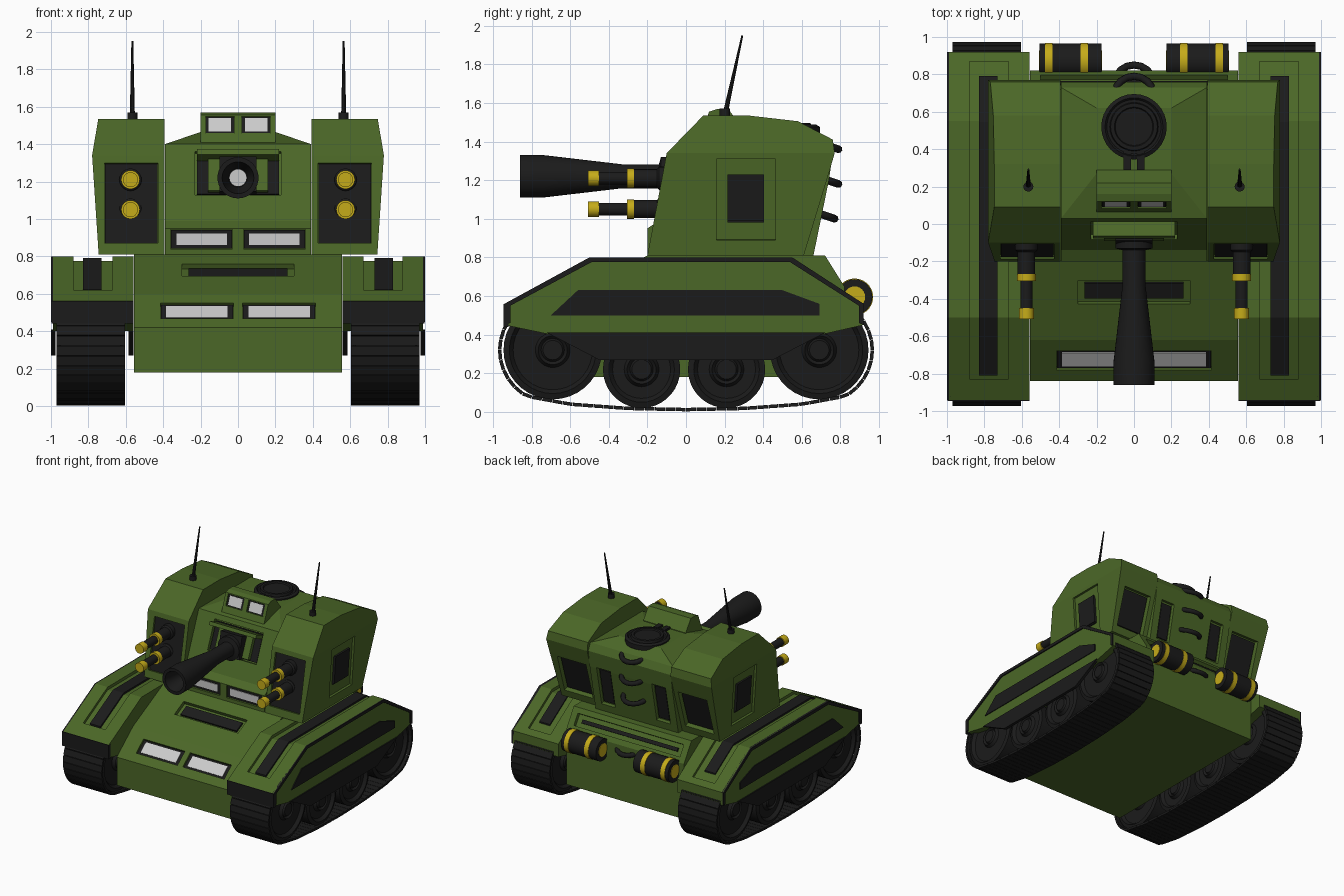
import bpy, bmesh
from math import pi, sin, cos, radians
from mathutils import Matrix, Vector

if "Cube" in bpy.data.objects:
    bpy.data.objects.remove(bpy.data.objects["Cube"])

def material(name, rgb):
    m = bpy.data.materials.new(name)
    m.diffuse_color = (*rgb, 1)
    m.use_nodes = True
    m.node_tree.nodes["Principled BSDF"].inputs["Base Color"].default_value = m.diffuse_color
    return m
GREEN = material("green_paint", (0.07, 0.135, 0.02))
DARK = material("dark_metal", (0.011, 0.011, 0.011))
YELLOW = material("yellow_band", (0.56, 0.41, 0.01))
LIGHT = material("lamp_glass", (0.65, 0.65, 0.65))

def finish(name, bm, mat, mirror=False, smooth=False):
    bmesh.ops.recalc_face_normals(bm, faces=bm.faces)
    me = bpy.data.meshes.new(name)
    bm.to_mesh(me)
    bm.free()
    me.materials.append(mat)
    ob = bpy.data.objects.new(name, me)
    bpy.context.collection.objects.link(ob)
    ob["mirror"] = mirror
    if smooth:
        select(ob)
        bpy.ops.object.shade_smooth_by_angle(angle=radians(35))
    return ob

def select(ob):
    bpy.ops.object.select_all(action='DESELECT')
    bpy.context.view_layer.objects.active = ob
    ob.select_set(True)

def prism(name, pts, x0, x1, mat, mirror=False, split=None):
    """Extrude a (y, z) profile; x0/x1 are numbers or functions of z."""
    bm = bmesh.new()
    f = lambda v, z: v(z) if callable(v) else v
    a = [bm.verts.new((f(x0, z), y, z)) for y, z in pts]
    b = [bm.verts.new((f(x1, z), y, z)) for y, z in pts]
    for i in range(len(pts)):
        j = (i + 1) % len(pts)
        bm.faces.new((a[i], a[j], b[j], b[i]))
    for side in (a, b):
        bm.faces.new(side)
        if split:
            bmesh.ops.connect_verts(bm, verts=[side[k] for k in split])
    return finish(name, bm, mat, mirror)

def box(name, mx, size, mat, mirror=False):
    bm = bmesh.new()
    bmesh.ops.create_cube(bm, size=1, matrix=mx @ Matrix.Diagonal((*size, 1)))
    return finish(name, bm, mat, mirror)

def lathe(name, pts, mx, mat, mirror=False, n=28):
    """Revolve (radius, height) points round local z."""
    bm = bmesh.new()
    rings = [[bm.verts.new(mx @ Vector((r * cos(2 * pi * k / n), r * sin(2 * pi * k / n), h)))
              for k in range(n if r else 1)] for r, h in pts]
    for p, q in zip(rings, rings[1:]):
        for k in range(n):
            quad = [p[k % len(p)], p[(k + 1) % len(p)], q[(k + 1) % len(q)], q[k % len(q)]]
            face = list(dict.fromkeys(quad))
            if len(face) > 2:
                bm.faces.new(face)
    return finish(name, bm, mat, mirror, True)

def cyl(name, r, h0, h1, mx, mat, mirror=False, n=24):
    return lathe(name, [(0, h0), (r, h0), (r, h1), (0, h1)], mx, mat, mirror, n)

def place(loc, tilt=0, yaw=0):
    return Matrix.Translation(loc) @ Matrix.Rotation(radians(yaw), 4, 'Z') @ Matrix.Rotation(tilt, 4, 'X')

def cut(target, cutter):
    mod = target.modifiers.new("cut", 'BOOLEAN')
    mod.operation, mod.solver, mod.object = 'DIFFERENCE', 'EXACT', cutter
    select(target)
    bpy.ops.object.modifier_apply(modifier=mod.name)
    bpy.data.objects.remove(cutter)

def recess(name, target, mx, w, h, fill, depth=0.03, lens=None, mirror=False):
    """Sunken pocket with a dark plate and optionally a lamp glass in it."""
    cut(target, box("cutter", mx, (w, 2 * depth, h), DARK))
    box(name, mx @ Matrix.Translation((0, depth, 0)), (fill[0], depth, fill[1]), DARK, mirror)
    if lens:
        box(name + "_glass", mx @ Matrix.Translation((0, depth * .8, 0)), (lens[0], depth, lens[1]), LIGHT, mirror)

TO_FRONT = Matrix.Rotation(pi / 2, 4, 'X')
TO_SIDE = Matrix.Rotation(pi / 2, 4, 'Y')
T = Matrix.Translation

# Hull with headlights, front slot and rear vent
hull = prism("hull", [(-.84, .18), (-.84, .42), (-.62, .60), (-.2, .81), (.72, .81), (.82, .65), (.82, .18)],
             -.555, .555, GREEN)
for s in (-1, 1):
    recess("headlight", hull, place((s * .22, -.73, .51), -.885), .39, .13, (.385, .125), .025, (.33, .095))
recess("front_slot", hull, place((0, -.365, .7275), -1.107), .6, .14, (.53, .09))
recess("rear_vent", hull, place((0, .77, .73), -.59, 180), 1.0, .1, (.9, .03))

# Fenders with grooved tops, dark edging and skirts
outline = [(-.94, .45), (-.94, .56), (-.5, .8), (.55, .8), (.92, .56), (.92, .45)]
fender = prism("fender", outline + [(.7, .4), (-.7, .4)], .56, .99, GREEN, True)
cut(fender, prism("cutter", [(-.83, .595), (-.5, .775), (.55, .775), (.87, .568), (.87, .7), (.6, .9),
                             (-.5, .9), (-.83, .7)], .67, .88, DARK))
prism("fender_strip", [(-.81, .5), (-.81, .622), (-.5, .79), (.545, .79), (.79, .632), (.79, .5)],
      .73, .83, DARK, True)
inner = [(-.91, .46), (-.91, .55), (-.49, .775), (.54, .775), (.895, .55), (.895, .46)]
prism("fender_edging", outline + inner[::-1], .98, 1.0, DARK, True)
prism("fender_nose", [(-.945, .44), (-.945, .56), (-.92, .56), (-.92, .44)], .558, .997, DARK, True)
prism("fender_side_panel", [(-.7, .5), (-.56, .63), (.5, .63), (.69, .56), (.69, .5)], .97, .997, DARK, True)
for x in (.56, .975):
    prism("skirt", [(-.72, .41), (-.45, .27), (.45, .27), (.72, .41)], x, x + .025, DARK, True)

# Tracks: separate plates along a rounded loop
half = [(-.69 + .275 * cos(radians(a)), .32 + .275 * sin(radians(a))) for a in range(90, 241, 10)]
half = [(0, half[0][1])] + half[1:] + [(-.6, .04), (-.3, .018)]
loop = half + [(0, .012)] + [(-y, z) for y, z in half[:0:-1]]
path = [Vector(p) for p in loop + loop[:1]]
lengths = [(b - a).length for a, b in zip(path, path[1:])]
def along(d):
    for a, b, l in zip(path, path[1:], lengths):
        if d <= l:
            return a.lerp(b, d / l)
        d -= l
    return path[-1]
bm = bmesh.new()
N, total = 84, sum(lengths)
for i in range(N):
    p, q = along(total * i / N), along(total * (i + .95) / N)
    t = (q - p).normalized()
    nrm = Vector((t.y, -t.x)) * .009
    ends = []
    for x in (.605, .97):
        ends.append([bm.verts.new((x, v.x, v.y)) for v in (p + nrm, q + nrm, q - nrm, p - nrm)])
    for k in range(4):
        bm.faces.new((ends[0][k], ends[0][(k + 1) % 4], ends[1][(k + 1) % 4], ends[1][k]))
    for e in ends:
        bm.faces.new(e)
finish("track", bm, DARK, True)

# Road wheels
for y, z, r in ((-.69, .32, .255), (-.23, .22, .2), (.21, .22, .2), (.69, .32, .255)):
    prof = [(0, .17), (.05, .17), (.06, .155), (.075, .17), (.09, .145), (r - .05, .145), (r - .03, .17), (r, .16)]
    lathe("road_wheel", prof + [(a, -h) for a, h in prof[::-1]], T((.788, y, z)) @ TO_SIDE, DARK, True, 36)

# Turret centre
turret = prism("turret_centre", [(-.2, .81), (-.2, .95), (-.14, .99), (.03, 1.40), (.27, 1.465), (.62, 1.465),
                                 (.73, 1.40), (.76, 1.34), (.74, 1.2), (.66, .81)],
               lambda z: -.2 if z > 1.42 else -.39, lambda z: .2 if z > 1.42 else .39, GREEN, split=(3, 6))
for s in (-1, 1):
    recess("turret_lamp", turret, place((s * .195, -.2, .892)), .33, .105, (.325, .1), .025, (.27, .06))
    recess("rear_window", turret, place((s * .26, .707, 1.04), .2, 180), .13, .34, (.1, .3))

# Periscope box
scope = prism("periscope", [(.06, 1.4), (.08, 1.45), (.12, 1.555), (.16, 1.568), (.22, 1.568), (.29, 1.47), (.29, 1.4)],
              -.2, .2, GREEN)
for s in (-1, 1):
    recess("periscope_window", scope, place((s * .097, .1, 1.505), -.36), .155, .095, (.15, .09), .015, (.12, .075))

# Gun mantlet and flared barrel
recess("mantlet_recess", turret, place((0, -.035, 1.245), -.393), .46, .25, (.44, .23))
box("mantlet", place((0, -.03, 1.225), -.393), (.32, .06, .18), GREEN)
box("mantlet_core", place((0, -.03, 1.225), -.2), (.2, .16, .19), DARK)
box("mantlet_visor", place((0, -.025, 1.34), -.393), (.44, .1, .03), GREEN)
barrel = T((0, 0, 1.22)) @ TO_FRONT
lathe("barrel", [(0, 0), (.1, 0), (.1, .13), (.062, .14), (.062, .33), (.11, .74), (.11, .86), (.085, .86),
                 (.05, .7), (0, .7)], barrel, DARK, n=32)
cyl("barrel_bore", .045, .69, .705, barrel, LIGHT)

# Side pods
def outer(z):
    return .745 + .035 * (z - .81) / .53 if z < 1.345 else .78 - .032 * (z - 1.34) / .19
pod = prism("side_pod", [(-.2, .81), (-.1, 1.34), (.09, 1.535), (.32, 1.535), (.58, 1.505), (.76, 1.41),
                         (.77, 1.34), (.735, 1.22), (.61, .81)], .393, outer, GREEN, True, (1, 6))
recess("pod_gun_panel", pod, place((.57, -.148, 1.085), -.186), .285, .435, (.28, .43), .025, mirror=True)
recess("pod_door", pod, place((.764, .31, 1.1), .066, 90), .305, .42, (.19, .24), .02, mirror=True)
box("pod_hatch_plate", place((.757, .31, 1.11), .066, 90), (.19, .015, .24), DARK, True)
recess("pod_rear_window", pod, place((.57, .675, 1.035), .307, 180), .27, .34, (.24, .31), .04, mirror=True)

# Twin guns on each pod
for z in (1.05, 1.21):
    m = T((.575, 0, z)) @ TO_FRONT
    lathe("pod_gun", [(0, .05), (.06, .05), (.06, .14), (.047, .15), (.047, .28), (.033, .29), (.033, .5), (0, .5)],
          m, DARK, True, 20)
    cyl("gun_band", .05, .268, .305, m, YELLOW, True)
    cyl("gun_tip", .04, .45, .508, m, YELLOW, True)

# Antennas
ant = T((.565, .2, 1.53))
cyl("antenna_base", .027, -.02, .04, ant, DARK, True, 12)
lathe("antenna", [(0, 0), (.014, 0), (.005, .43), (0, .43)], ant @ Matrix.Rotation(-.215, 4, 'X'), DARK, True, 10)

# Roof hatch and hinge
lathe("roof_hatch", [(0, -.03), (.175, -.03), (.175, .01), (.155, .022), (.145, .01), (.13, .01), (.125, .03),
                     (.105, .03), (.1, .02), (0, .02)], T((0, .52, 1.465)), DARK, n=32)
for s in (-1, 1):
    box("hatch_hinge", place((s * .035, .34, 1.468)), (.04, .1, .03), DARK)

# Climbing rungs on the back
for y, z in ((.74, 1.37), (.74, 1.19), (.72, 1.01), (.8, .6)):
    cu = bpy.data.curves.new("rung", 'CURVE')
    cu.dimensions, cu.bevel_depth, cu.bevel_resolution, cu.use_fill_caps = '3D', .02, 2, True
    sp = cu.splines.new('POLY')
    sp.points.add(8)
    for k in range(9):
        a = pi * k / 8
        sp.points[k].co = (-.1 * cos(a), y - .04 + .09 * sin(a), z + .02 - .03 * sin(a), 1)
    ob = bpy.data.objects.new("rung", cu)
    bpy.context.collection.objects.link(ob)
    cu.materials.append(DARK)
    select(ob)
    bpy.ops.object.convert(target='MESH')

# Rear drums
m = T((.34, .873, .595)) @ TO_SIDE
cyl("drum", .092, -.165, .165, m, DARK, True, 28)
for h in (-.075, .115):
    cyl("drum_band", .096, h - .02, h + .02, m, YELLOW, True, 28)
cyl("drum_cap", .055, -.169, .169, m, YELLOW, True)

# Mirror the paired parts across x = 0
for ob in bpy.data.objects:
    if ob.get("mirror"):
        ob.modifiers.new("mirror", 'MIRROR').use_mirror_merge = False
